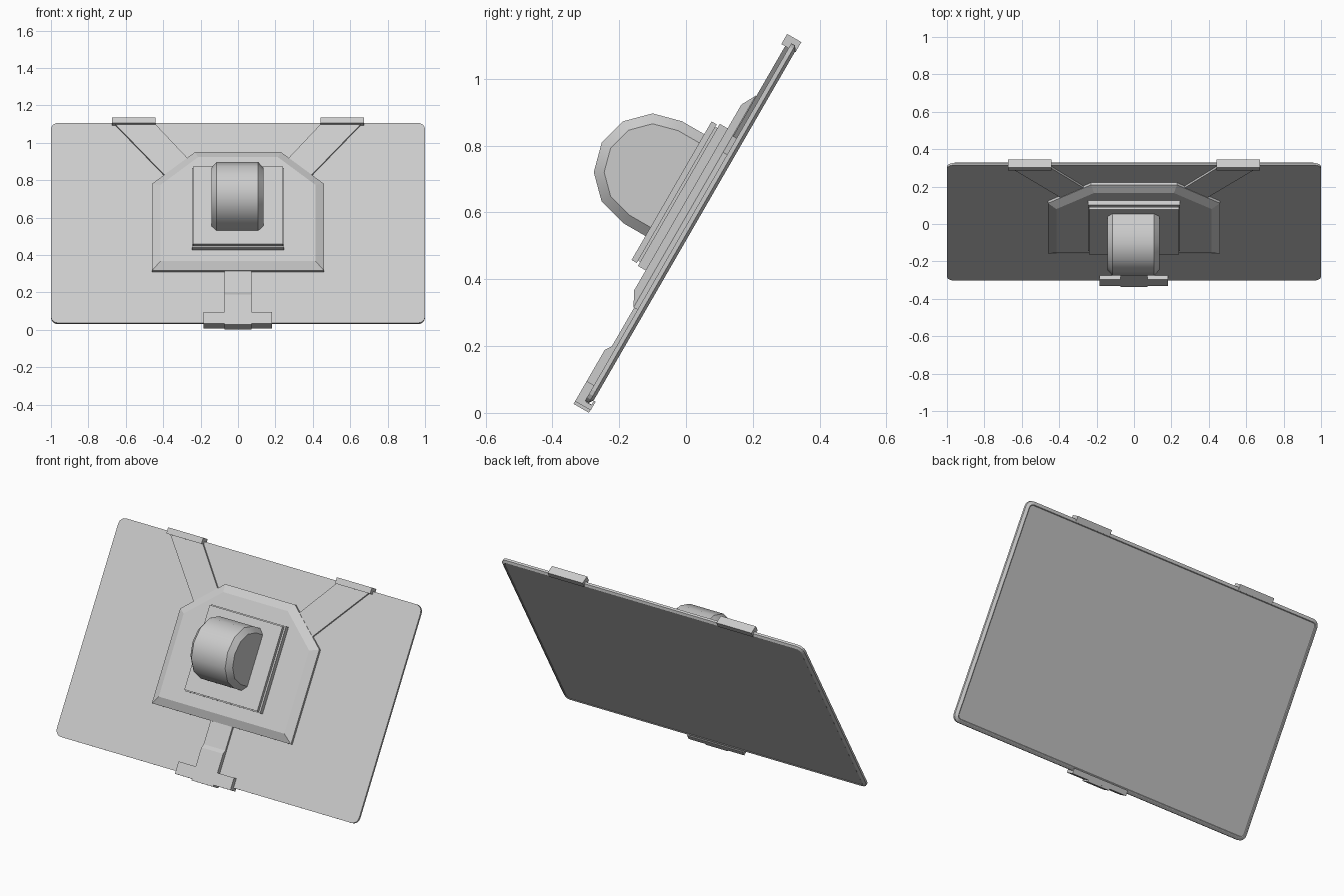
import bpy, bmesh
from math import radians, sin, cos, pi
from mathutils import Matrix, Vector

if "Cube" in bpy.data.objects:
    bpy.data.objects.remove(bpy.data.objects["Cube"])

# Everything is modelled in the tilted frame (x, u up along the panel, n outward)
TILT = Matrix.Rotation(radians(60), 4, 'X')


def inset(pts, d):
    """Mitred inward offset of a convex counter-clockwise outline."""
    if d == 0:
        return pts
    out = []
    for i, p in enumerate(pts):
        p, a, b = Vector(p), Vector(pts[i - 1]), Vector(pts[(i + 1) % len(pts)])
        e1, e2 = (p - a).normalized(), (b - p).normalized()
        n1, n2 = Vector((-e1.y, e1.x)), Vector((-e2.y, e2.x))
        out.append(tuple(p + (n1 + n2) * d / (1 + n1.dot(n2))))
    return out


def loft(name, outline, layers, along_x=False, smooth=False):
    """Stack insets of an outline; layers are (position, inset)."""
    bm = bmesh.new()
    rings = []
    for pos, d in layers:
        rings.append([bm.verts.new((pos, a, b) if along_x else (a, b, pos))
                      for a, b in inset(outline, d)])
    n = len(outline)
    for r, s in zip(rings, rings[1:]):
        for i in range(n):
            j = (i + 1) % n
            bm.faces.new((r[i], r[j], s[j], s[i]))
    bm.faces.new(rings[0][::-1])
    bm.faces.new(rings[-1])
    bmesh.ops.recalc_face_normals(bm, faces=bm.faces)
    mesh = bpy.data.meshes.new(name)
    bm.to_mesh(mesh)
    bm.free()
    ob = bpy.data.objects.new(name, mesh)
    bpy.context.collection.objects.link(ob)
    ob.matrix_world = TILT
    if smooth:
        bpy.context.view_layer.objects.active = ob
        ob.select_set(True)
        bpy.ops.object.shade_smooth_by_angle(angle=radians(35))
        ob.select_set(False)
    return ob


def rect(x0, x1, u0, u1):
    return [(x0, u0), (x1, u0), (x1, u1), (x0, u1)]


def rounded(x0, x1, u0, u1, r, seg=4):
    pts = []
    for k, (cx, cu) in enumerate([(x1 - r, u1 - r), (x0 + r, u1 - r),
                                  (x0 + r, u0 + r), (x1 - r, u0 + r)]):
        for i in range(seg + 1):
            a = pi / 2 * (k + i / seg)
            pts.append((cx + r * cos(a), cu + r * sin(a)))
    return pts


# Thin display panel, bevelled rim and slightly recessed screen on the back
loft("display_panel", rounded(-1, 1, -0.12, 1.116, 0.04),
     [(0.261, 0.022), (0.258, 0.018), (0.258, 0.014), (0.267, 0), (0.28, 0)])

# Six-sided back plate with chamfered rim
loft("back_plate", [(-0.46, 0.195), (0.46, 0.195), (0.46, 0.731),
                    (0.23, 0.927), (-0.23, 0.927), (-0.46, 0.731)],
     [(0.27, 0), (0.294, 0), (0.318, 0.045)])

# Square mount: two plates with a groove between them
loft("mount_plates", rect(-0.247, 0.247, 0.309, 0.80),
     [(0.31, 0), (0.345, 0), (0.345, 0.014), (0.352, 0.014),
      (0.352, 0.006), (0.37, 0.006)])

# Rounded pivot housing with chamfered ends
arc = [(0.574 + 0.176 * cos(i * pi / 6), 0.447 + 0.176 * sin(i * pi / 6))
       for i in range(7)]
loft("pivot_housing", [(0.398, 0.33), (0.75, 0.33)] + arc,
     [(-0.143, 0.03), (-0.115, 0), (0.108, 0), (0.136, 0.03)],
     along_x=True, smooth=True)

# Upper arms and their edge clips, mirrored left and right
for side, s in (("left", -1), ("right", 1)):
    arm = [(0.22, 0.83), (0.37, 0.76), (0.66, 1.105), (0.445, 1.105)]
    clip = rect(0.442, 0.674, 1.099, 1.134)
    for name, pts, n0, n1 in (("upper_arm_", arm, 0.27, 0.292),
                              ("upper_clip_", clip, 0.256, 0.305)):
        pts = [(x * s, u) for x, u in pts]
        loft(name + side, pts if s > 0 else pts[::-1], [(n0, 0), (n1, 0)])

# Lower arm with a step, hooking under the panel edge
loft("lower_arm", [(0.21, 0.27), (0.21, 0.292), (0.062, 0.292), (0.0415, 0.305),
                   (-0.145, 0.305), (-0.145, 0.252), (-0.12, 0.252), (-0.12, 0.27)],
     [(-0.072, 0), (0.072, 0)], along_x=True)

# Lower clip: wide channel gripping the bottom edge
loft("lower_clip", [(-0.066, 0.275), (-0.066, 0.305), (-0.136, 0.305), (-0.136, 0.251),
                    (-0.106, 0.251), (-0.106, 0.257), (-0.121, 0.257), (-0.121, 0.275)],
     [(-0.185, 0), (0.182, 0)], along_x=True)
